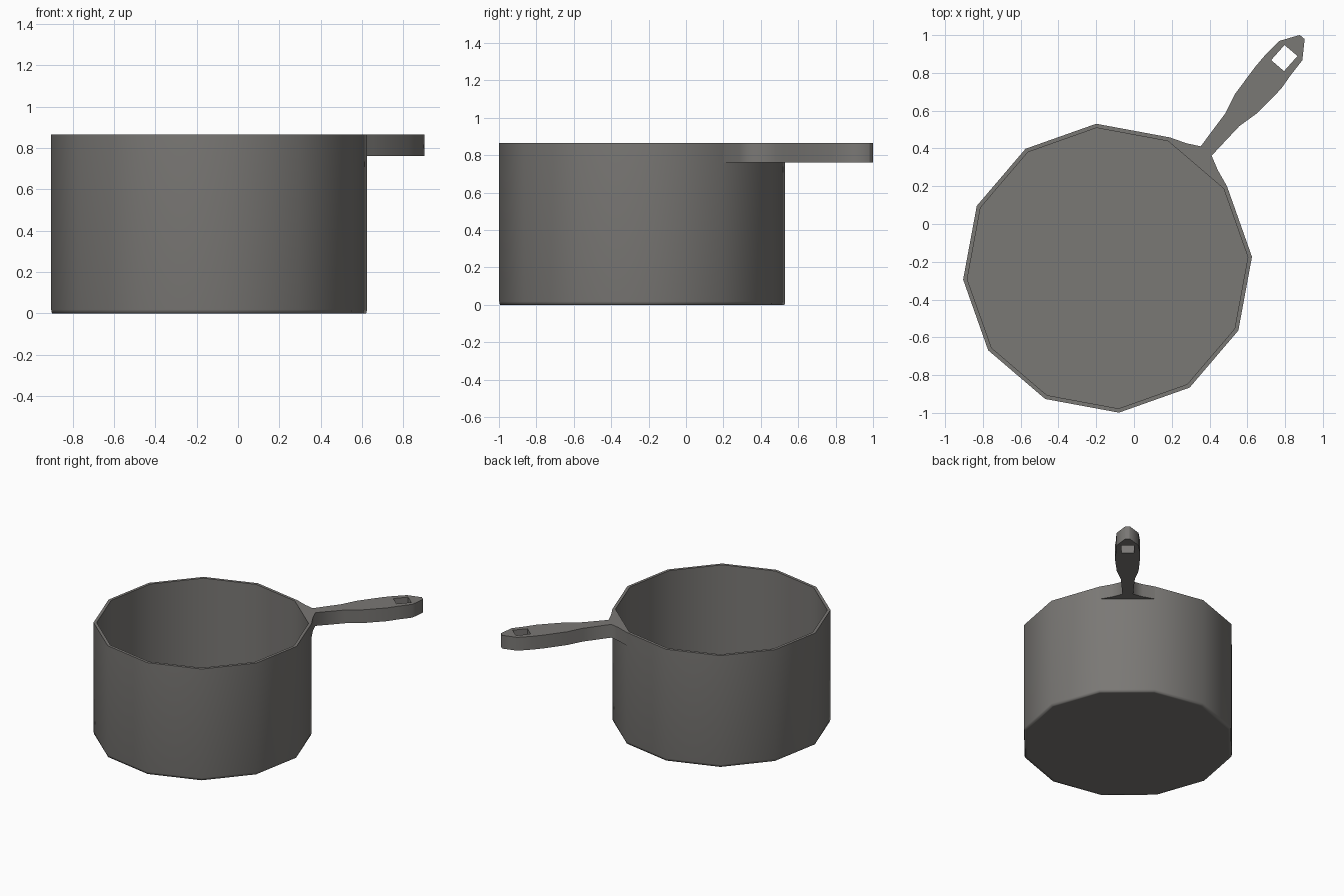
import bpy, bmesh, math
from mathutils import Vector

if "Cube" in bpy.data.objects:
    bpy.data.objects.remove(bpy.data.objects["Cube"])

CX, CY = -0.14, -0.234
SIDES = 12
START = math.radians(4.5)
R_OUT, R_IN = 0.767, 0.745
TOP = 0.865

# Dark warm grey metal
metal = bpy.data.materials.new("dark_metal")
metal.diffuse_color = (0.195, 0.188, 0.178, 1)
metal.use_nodes = True
metal.node_tree.nodes["Principled BSDF"].inputs["Base Color"].default_value = metal.diffuse_color


def finish(bm, name, angle):
    bmesh.ops.recalc_face_normals(bm, faces=bm.faces)
    mesh = bpy.data.meshes.new(name)
    bm.to_mesh(mesh)
    bm.free()
    mesh.materials.append(metal)
    obj = bpy.data.objects.new(name, mesh)
    bpy.context.collection.objects.link(obj)
    bpy.ops.object.select_all(action='DESELECT')
    obj.select_set(True)
    bpy.context.view_layer.objects.active = obj
    bpy.ops.object.shade_smooth_by_angle(angle=math.radians(angle))
    return obj


# Pot body: twelve-sided rings from the underside, up the outside, down the inside
profile = [(R_OUT - 0.025, 0), (R_OUT - 0.004, 0), (R_OUT, 0.018),
           (R_OUT, TOP), (R_IN, TOP), (R_IN, 0.02)]
bm = bmesh.new()
rings = []
for r, z in profile:
    rings.append([bm.verts.new((CX + r * math.cos(START + i * math.tau / SIDES),
                                CY + r * math.sin(START + i * math.tau / SIDES), z))
                  for i in range(SIDES)])
for a, b in zip(rings, rings[1:]):
    for i in range(SIDES):
        j = (i + 1) % SIDES
        bm.faces.new((a[i], a[j], b[j], b[i]))
bm.faces.new(rings[0])
bm.faces.new(rings[-1])
finish(bm, "pot_body", 82)

# Handle: flared root, narrow neck, wide grip, blunt tip, hanging hole
apothem = R_OUT * math.cos(math.pi / SIDES)
half_edge = R_OUT * math.sin(math.pi / SIDES)
# (distance along handle, half width, inner column half width, centre shift)
stations = [(apothem, half_edge, 0.10, 0), (0.774, 0.109, 0.05, 0.003),
            (0.811, 0.038, 0.019, 0.006), (1.025, 0.050, 0.025, 0.008),
            (1.142, 0.078, 0.039, 0.008), (1.320, 0.090, 0.045, 0.008),
            (1.400, 0.086, 0.045, 0.012), (1.507, 0.079, 0.045, 0.010),
            (1.600, 0.017, 0.009, 0.011)]
HOLE = 6
direction = START + math.radians(45)
along = Vector((math.cos(direction), math.sin(direction), 0))
across = Vector((-along.y, along.x, 0))
origin = Vector((CX, CY, TOP))

bm = bmesh.new()
rows = [[bm.verts.new(origin + along * u + across * (shift + v)) for v in (-w, -h, h, w)]
        for u, w, h, shift in stations]
for k, (a, b) in enumerate(zip(rows, rows[1:])):
    for c in range(3):
        if k == HOLE and c == 1:
            continue
        bm.faces.new((a[c], b[c], b[c + 1], a[c + 1]))
# Thicken downwards, keeping the top faces
top_faces = list(bm.faces)
ext = bmesh.ops.extrude_face_region(bm, geom=top_faces, use_keep_orig=True)
bmesh.ops.translate(bm, vec=(0, 0, -0.103),
                    verts=[g for g in ext["geom"] if isinstance(g, bmesh.types.BMVert)])
finish(bm, "handle", 75)
